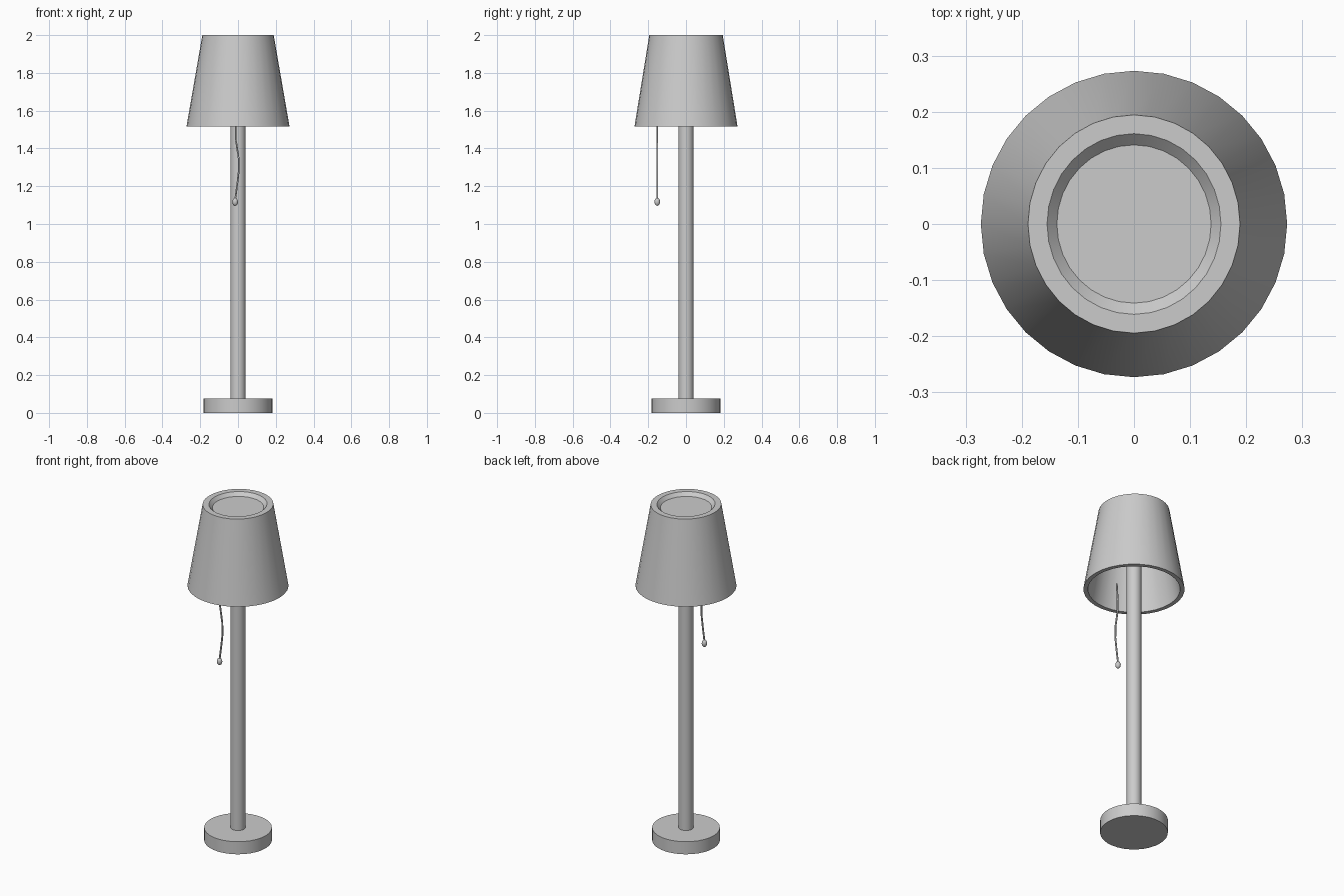
import bpy, bmesh, math

if "Cube" in bpy.data.objects:
    bpy.data.objects.remove(bpy.data.objects["Cube"])

SIDES = 32


def lathe(name, rings, closed=False, sides=SIDES, centre=(0, 0)):
    """Skin elliptical rings (rx, ry, z); cap both ends, or join last to first."""
    bm = bmesh.new()
    loops = []
    for rx, ry, z in rings:
        loops.append([bm.verts.new((centre[0] + rx * math.cos(2 * math.pi * i / sides),
                                    centre[1] + ry * math.sin(2 * math.pi * i / sides), z))
                      for i in range(sides)])
    pairs = list(zip(loops, loops[1:]))
    if closed:
        pairs.append((loops[-1], loops[0]))
    for a, b in pairs:
        for i in range(sides):
            j = (i + 1) % sides
            bm.faces.new((a[i], a[j], b[j], b[i]))
    if not closed:
        bm.faces.new(loops[0])
        bm.faces.new(loops[-1])
    bmesh.ops.recalc_face_normals(bm, faces=bm.faces)
    mesh = bpy.data.meshes.new(name)
    bm.to_mesh(mesh)
    bm.free()
    ob = bpy.data.objects.new(name, mesh)
    bpy.context.collection.objects.link(ob)
    smooth(ob)
    return ob


def smooth(ob):
    bpy.ops.object.select_all(action='DESELECT')
    ob.select_set(True)
    bpy.context.view_layer.objects.active = ob
    bpy.ops.object.shade_smooth_by_angle(angle=math.radians(30))


# Base and pole
lathe("base", [(0.183, 0.183, 0), (0.183, 0.183, 0.075)])
lathe("pole", [(0.04, 0.04, 0.07), (0.04, 0.04, 1.96)])

# Hollow shade: ceiling, inner wall, bottom rim, outer wall, top rim, recessed lid
lathe("shade", [(0.168, 0.172, 1.955), (0.249, 0.249, 1.515), (0.273, 0.273, 1.515),
                (0.189, 0.1945, 2.0), (0.155, 0.161, 2.0), (0.1375, 0.141, 1.98)])

# Wavy pull cord hanging under the shade
path = [(-0.006, 1.62), (-0.012, 1.53), (-0.012, 1.45), (0.003, 1.35),
        (0.004, 1.28), (-0.004, 1.21), (-0.015, 1.13)]
curve = bpy.data.curves.new("pull_cord", 'CURVE')
curve.dimensions = '3D'
curve.bevel_depth = 0.005
curve.bevel_resolution = 1
curve.use_fill_caps = True
spline = curve.splines.new('POLY')
spline.points.add(len(path) - 1)
for p, (x, z) in zip(spline.points, path):
    p.co = (x, -0.152, z, 1)
cord = bpy.data.objects.new("pull_cord", curve)
bpy.context.collection.objects.link(cord)

# Pull knob
bpy.ops.mesh.primitive_uv_sphere_add(segments=16, ring_count=8, radius=1,
                                     location=(-0.015, -0.152, 1.117))
knob = bpy.context.object
knob.name = "pull_knob"
knob.scale = (0.015, 0.015, 0.021)
smooth(knob)
